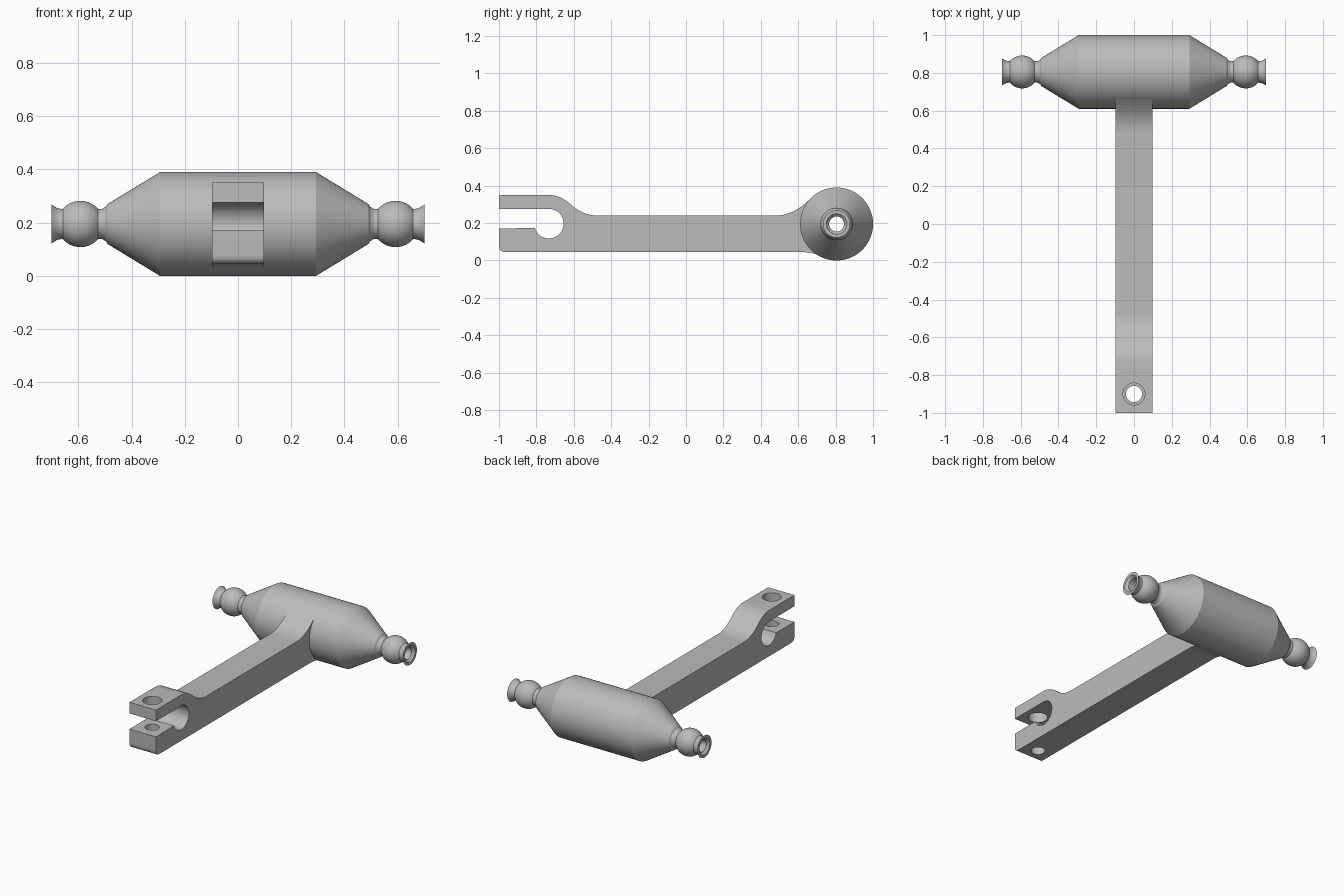
import bpy
import bmesh
from math import sin, cos, pi, radians, sqrt
from mathutils import Vector, Matrix

cube = bpy.data.objects.get("Cube")
if cube:
    bpy.data.objects.remove(cube, do_unlink=True)

AXIS_Y, AXIS_Z = 0.805, 0.195   # centre line of the cross barrel
HALF_W = 0.097                  # half width of the arm

grey = bpy.data.materials.new("plain grey")
GREY = (0.5, 0.5, 0.5, 1)
grey.use_nodes = True
grey.diffuse_color = GREY
grey.node_tree.nodes["Principled BSDF"].inputs["Base Color"].default_value = GREY


def make_object(name, bm):
    bmesh.ops.recalc_face_normals(bm, faces=bm.faces)
    mesh = bpy.data.meshes.new(name)
    bm.to_mesh(mesh)
    bm.free()
    obj = bpy.data.objects.new(name, mesh)
    bpy.context.collection.objects.link(obj)
    mesh.materials.append(grey)
    return obj


def smooth(obj, angle=25):
    bpy.ops.object.select_all(action="DESELECT")
    obj.select_set(True)
    bpy.context.view_layer.objects.active = obj
    bpy.ops.object.shade_smooth_by_angle(angle=radians(angle))


def bend(start, control, end, steps=8):
    """Points of a smooth bend between two straight runs."""
    a, b, c = Vector(start), Vector(control), Vector(end)
    return [a.lerp(b, i / steps).lerp(b.lerp(c, i / steps), i / steps) for i in range(steps + 1)]


def arc(cy, cz, r, start, end, steps=24):
    angles = [radians(start + (end - start) * i / steps) for i in range(steps + 1)]
    return [Vector((cy + r * cos(a), cz + r * sin(a))) for a in angles]


# Barrel with cones, ball ends and a through bore, turned about x
ball_x, ball_r, neck = 0.592, 0.087, 0.057
reach = sqrt(ball_r ** 2 - neck ** 2)
half = [(HALF_W, 0.195), (0.293, 0.195), (0.49, 0.075), (0.497, 0.064), (0.51, neck)]
half += [(ball_x - ball_r * cos(a), ball_r * sin(a))
         for a in [radians(41 + 98 * i / 14) for i in range(15)]]
half += bend((ball_x + reach + 0.006, neck), (0.68, neck), (0.70, 0.073), 4)
half += [(0.70, 0.055), (0.685, 0.04)]
profile = [(x, r) for x, r in half] + [(-x, r) for x, r in reversed(half)]

bm = bmesh.new()
verts = [bm.verts.new((x, AXIS_Y, AXIS_Z + r)) for x, r in profile]
edges = [bm.edges.new((verts[i - 1], verts[i])) for i in range(len(verts))]
bmesh.ops.spin(bm, geom=verts + edges, cent=(0, AXIS_Y, AXIS_Z), axis=(1, 0, 0),
               angle=2 * pi, steps=72, use_merge=True)
bmesh.ops.remove_doubles(bm, verts=bm.verts, dist=0.0001)
smooth(make_object("barrel", bm))

# Arm side outline: clamp slot, raised jaw, shank and fillets into the barrel
outline = [Vector((-1, 0.35))]
outline += bend((-0.735, 0.35), (-0.67, 0.35), (-0.61, 0.295))
outline += bend((-0.61, 0.295), (-0.55, 0.24), (-0.47, 0.24))[1:]
outline += bend((0.48, 0.24), (0.575, 0.24), (0.667, 0.332))
outline += [Vector((0.72, 0.332))]
outline += bend((0.72, 0.022), (0.68, 0.045), (0.61, 0.045))
outline += bend((-0.965, 0.045), (-1, 0.045), (-1, 0.08), 6)
outline += [Vector((-1, 0.172))]
outline += arc(-0.733, 0.197, 0.079, 198, 450)
outline += [Vector((-1, 0.276))]

bm = bmesh.new()
side = bm.faces.new([bm.verts.new((-HALF_W, p.x, p.y)) for p in outline])
grown = bmesh.ops.extrude_face_region(bm, geom=[side])
bmesh.ops.translate(bm, vec=(2 * HALF_W, 0, 0),
                    verts=[g for g in grown["geom"] if isinstance(g, bmesh.types.BMVert)])
arm = make_object("arm", bm)

# Bolt holes through the jaws, wider in the upper one
for name, radius, height in (("upper_hole_cutter", 0.058, 0.32), ("lower_hole_cutter", 0.043, 0.1)):
    bm = bmesh.new()
    bmesh.ops.create_cone(bm, cap_ends=True, segments=40, radius1=radius, radius2=radius,
                          depth=0.16, matrix=Matrix.Translation((0, -0.9, height)))
    cutter = make_object(name, bm)
    cutter.hide_render = True
    cutter.hide_set(True)
    cut = arm.modifiers.new(name, "BOOLEAN")
    cut.operation = "DIFFERENCE"
    cut.solver = "EXACT"
    cut.object = cutter
smooth(arm)
